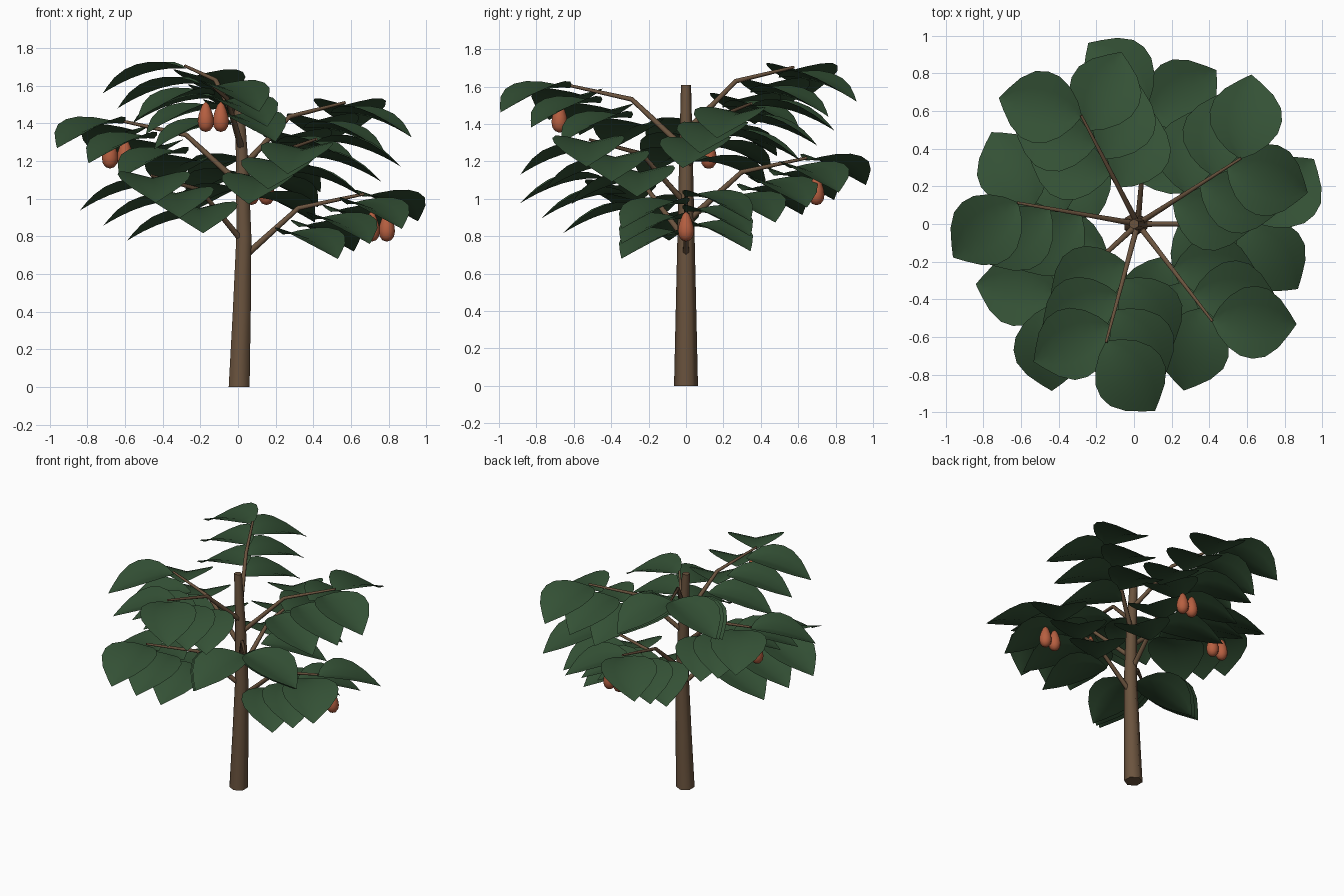
import bpy, bmesh, math
from mathutils import Vector, Matrix

if "Cube" in bpy.data.objects:
    bpy.data.objects.remove(bpy.data.objects["Cube"], do_unlink=True)


def material(name, color):
    m = bpy.data.materials.new(name)
    m.use_nodes = True
    m.diffuse_color = (*color, 1)
    m.node_tree.nodes["Principled BSDF"].inputs["Base Color"].default_value = (*color, 1)
    return m


BARK = material("bark brown", (0.145, 0.087, 0.048))
LEAF = material("leaf green", (0.034, 0.082, 0.036))
FRUIT = material("fruit orange", (0.47, 0.115, 0.052))


def finish(name, bm, mat, angle):
    mesh = bpy.data.meshes.new(name)
    bm.to_mesh(mesh)
    bm.free()
    obj = bpy.data.objects.new(name, mesh)
    bpy.context.collection.objects.link(obj)
    mesh.materials.append(mat)
    bpy.ops.object.select_all(action="DESELECT")
    obj.select_set(True)
    bpy.context.view_layer.objects.active = obj
    bpy.ops.object.shade_smooth_by_angle(angle=math.radians(angle))
    return obj


def tube(name, points, radii, sides, mat, upright=False):
    """Sweep a round section along a path, capped at both ends."""
    bm = bmesh.new()
    rings = []
    for i, p in enumerate(points):
        along = points[min(i + 1, len(points) - 1)] - points[max(i - 1, 0)]
        turn = Matrix.Identity(3) if upright else along.to_track_quat("Z", "Y").to_matrix()
        ring = []
        for k in range(sides):
            a = math.tau * k / sides + math.pi / 2
            ring.append(bm.verts.new(p + turn @ Vector((math.cos(a), math.sin(a), 0)) * radii[i]))
        rings.append(ring)
    for a, b in zip(rings, rings[1:]):
        for k in range(sides):
            n = (k + 1) % sides
            bm.faces.new((a[k], a[n], b[n], b[k]))
    bm.faces.new(rings[0][::-1])
    bm.faces.new(rings[-1])
    return finish(name, bm, mat, 70)


def leaf(name, base, heading):
    """Broad pointed leaf, arched along the midrib with raised edges."""
    outline = [(0, 0.01), (0.08, 0.16), (0.2, 0.3), (0.35, 0.4), (0.5, 0.43),
               (0.65, 0.4), (0.8, 0.285), (0.92, 0.125), (1, 0.002)]
    length = 0.45
    turn = Matrix.Rotation(heading, 3, "Z")
    bm = bmesh.new()
    rows = []
    for t, half in outline:
        row = []
        for s in (-1, -0.5, 0, 0.5, 1):
            side = half * s * length
            z = 0.06 * t - 0.19 * t ** 1.8 + 0.25 * abs(side)
            row.append(bm.verts.new(base + turn @ Vector((t * length, side, z))))
        rows.append(row)
    for a, b in zip(rows, rows[1:]):
        for k in range(4):
            bm.faces.new((a[k], b[k], b[k + 1], a[k + 1]))
    return finish(name, bm, LEAF, 50)


def fruit(name, center):
    """Pear-shaped hanging fruit."""
    profile = [(0.004, -0.077), (0.024, -0.07), (0.038, -0.05), (0.043, -0.022),
               (0.039, 0.008), (0.029, 0.04), (0.018, 0.066), (0.004, 0.08)]
    return tube(name, [center + Vector((0, 0, z)) for r, z in profile],
                [r for r, z in profile], 12, FRUIT, True)


# Trunk
tube("trunk", [Vector((0.006, 0, 0)), Vector((0.02, 0, 0.4)), Vector((0.031, 0, 0.8)),
               Vector((0.022, 0, 1.2)), Vector((0, 0, 1.61))],
     [0.064, 0.055, 0.046, 0.037, 0.027], 6, BARK, True)

# Branches spiral up the trunk
for i in range(8):
    angle = math.radians(-137.5 * i)
    out = Vector((math.cos(angle), math.sin(angle), 0))
    root = Vector((0.02, 0, 0.68 + 0.097 * i))
    bend = root + out * 0.3 + Vector((0, 0, 0.27))
    tip = root + out * 0.65 + Vector((0, 0, 0.345))
    tube(f"branch_{i + 1}", [root, bend, tip], [0.018, 0.013, 0.008], 6, BARK)

    # Alternating leaves hang in a straight row below the branch
    for k in range(6):
        reach = 0.645 - 0.085 * k
        base = root + out * reach + Vector((0, 0, 0.33 - 0.04 * k))
        side = 1 if k % 2 == 0 else -1
        leaf(f"leaf_{i + 1}_{k + 1}", base, angle + side * math.radians(50))

    # Pairs of fruit hang below every other branch tip
    if i % 2 == 0:
        middle = root + out * 0.7 + Vector((0.03, 0, 0.17))
        for s in (-1, 1):
            fruit(f"fruit_{i + 1}_{'left' if s > 0 else 'right'}",
                  middle + Vector((0.04 * s, 0, 0)))
